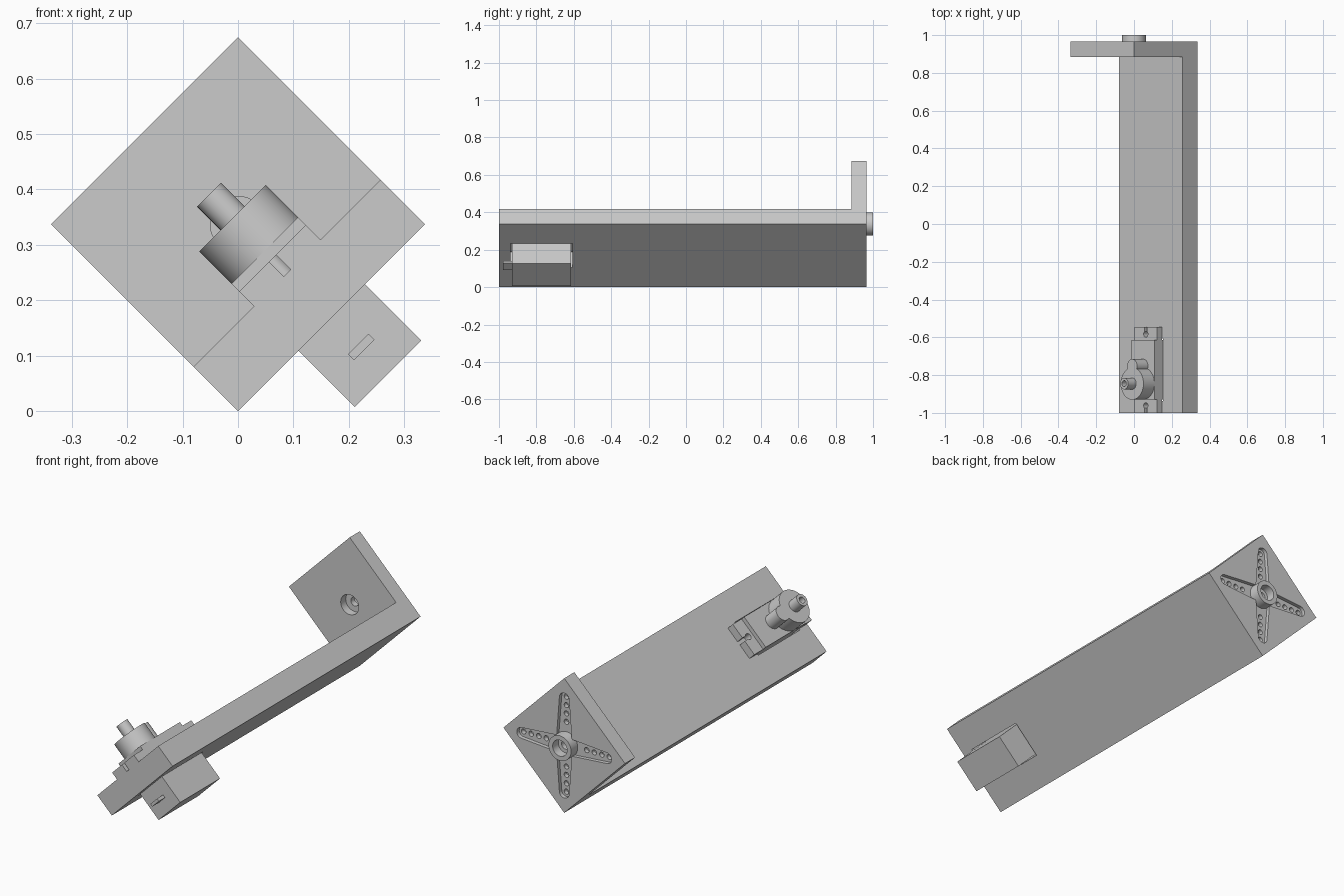
import bpy, bmesh, math
from mathutils import Matrix, Vector

if "Cube" in bpy.data.objects:
    bpy.data.objects.remove(bpy.data.objects["Cube"])

S = 0.477                                   # bracket width
C = S / math.sqrt(2)                        # height of the end plate centre
TILT = Matrix.Rotation(math.radians(-45), 4, 'Y')   # whole model leans 45 degrees

grey = bpy.data.materials.new("plain_grey")
grey.diffuse_color = (0.6, 0.6, 0.6, 1)
grey.use_nodes = True
grey.node_tree.nodes["Principled BSDF"].inputs["Base Color"].default_value = grey.diffuse_color


def prism(name, pts, axis, a, b, tilt=True):
    """Extrude a 2D outline along X (points y,z), Y (points x,z) or Z (points x,y)."""
    put = {'X': lambda p, h: (h, p[0], p[1]),
           'Y': lambda p, h: (p[0], h, p[1]),
           'Z': lambda p, h: (p[0], p[1], h)}[axis]
    bm = bmesh.new()
    face = bm.faces.new([bm.verts.new(put(p, a)) for p in pts])
    ext = bmesh.ops.extrude_face_region(bm, geom=[face])
    move = Vector(put((0, 0), b - a))
    bmesh.ops.translate(bm, vec=move, verts=[g for g in ext['geom'] if isinstance(g, bmesh.types.BMVert)])
    bmesh.ops.recalc_face_normals(bm, faces=bm.faces)
    if tilt:
        bm.transform(TILT)
    me = bpy.data.meshes.new(name)
    bm.to_mesh(me)
    bm.free()
    me.materials.append(grey)
    ob = bpy.data.objects.new(name, me)
    bpy.context.collection.objects.link(ob)
    return ob


def circle(cx, cy, r, n=48):
    return [(cx + r * math.cos(2 * math.pi * i / n), cy + r * math.sin(2 * math.pi * i / n)) for i in range(n)]


def rect(x0, x1, y0, y1):
    return [(x0, y0), (x1, y0), (x1, y1), (x0, y1)]


def combine(ob, others, op='DIFFERENCE'):
    """Apply booleans one by one and drop the helper objects."""
    for other in others:
        other.hide_render = True
        mod = ob.modifiers.new("bool", 'BOOLEAN')
        mod.operation, mod.solver, mod.object = op, 'EXACT', other
        bpy.context.view_layer.update()
        dg = bpy.context.evaluated_depsgraph_get()
        me = bpy.data.meshes.new_from_object(ob.evaluated_get(dg))
        ob.modifiers.clear()
        ob.data = me
        bpy.data.objects.remove(other)
    return ob


def cross(scale=1.0):
    """Four tapered arms with round tips, pointing up, down, left and right."""
    pts = []
    for k in range(4):
        q = k * math.pi / 2
        arm = [(0.042, -0.042)]
        for i in range(13):
            t = -math.pi / 2 + math.pi * i / 12
            arm.append((0.236 + 0.027 * scale * math.cos(t), 0.027 * scale * math.sin(t)))
        pts += [(x * math.cos(q) - y * math.sin(q), C + x * math.sin(q) + y * math.cos(q)) for x, y in arm]
    return pts


# L-shaped bracket with servo opening, horn pocket and front screw access
bracket = prism("bracket", [(-1, 0), (0.965, 0), (0.965, S), (0.885, S), (0.885, 0.113), (-1, 0.113)], 'X', 0, S)
combine(bracket, [
    prism("cut", rect(0.147, 0.331, -0.938, -0.607), 'Z', -0.05, 0.2),
    prism("cut", cross(), 'Y', 0.925, 1.1, False),
    prism("cut", circle(0, C, 0.05), 'Y', 0.8, 0.93, False)])

# Cross horn sitting in the pocket, with hub, bore and arm holes
horn = prism("cross_horn", cross(0.97), 'Y', 0.925, 0.947, False)
combine(horn, [prism("hub", circle(0, C, 0.0625), 'Y', 0.926, 1.0, False)], 'UNION')
cuts = [prism("cut", circle(0, C, 0.04), 'Y', 0.955, 1.1, False),
        prism("cut", circle(0, C, 0.022, 32), 'Y', 0.8, 1.1, False)]
for k in range(4):
    for r in (0.112, 0.154, 0.196, 0.238):
        a = k * math.pi / 2
        cuts.append(prism("cut", circle(r * math.cos(a), C + r * math.sin(a), 0.013, 16), 'Y', 0.9, 1.1, False))
combine(horn, cuts)

# Servo case
U0, U1, UM = 0.154, 0.324, 0.239
prism("servo_case", rect(U0, U1, -0.93, -0.615), 'Z', -0.144, 0.171)

# Mounting tabs with a keyhole slot open to the end
for name, y0, y1, hole, end in (("front_tab", -1.0, -0.93, -0.962, -1.1),
                                ("back_tab", -0.615, -0.545, -0.583, -0.4)):
    tab = prism(name, rect(U0, U1, y0, y1), 'Z', 0.113, 0.151)
    combine(tab, [prism("cut", circle(UM, hole, 0.016, 24), 'Z', 0, 0.3),
                  prism("cut", rect(UM - 0.009, UM + 0.009, min(hole, end), max(hole, end)), 'Z', 0.01, 0.29)])

# Round gear housing with smaller idler bump
gear = prism("gear_housing", circle(UM, -0.845, 0.085, 64), 'Z', 0.171, 0.253)
combine(gear, [prism("bump", circle(UM, -0.752, 0.037, 32), 'Z', 0.171, 0.253)], 'UNION')

# Output shaft with screw hole
shaft = prism("output_shaft", circle(UM, -0.845, 0.0305, 32), 'Z', 0.253, 0.313)
combine(shaft, [prism("cut", circle(UM, -0.845, 0.016, 24), 'Z', 0.265, 0.4)])

# Cable stub
prism("cable_stub", rect(0.213, 0.265, -0.978, -0.93), 'Z', -0.083, -0.068)

# Smooth round walls, keep hard edges
for ob in list(bpy.context.scene.objects):
    bpy.ops.object.select_all(action='DESELECT')
    ob.select_set(True)
    bpy.context.view_layer.objects.active = ob
    bpy.ops.object.shade_smooth_by_angle(angle=math.radians(30))
